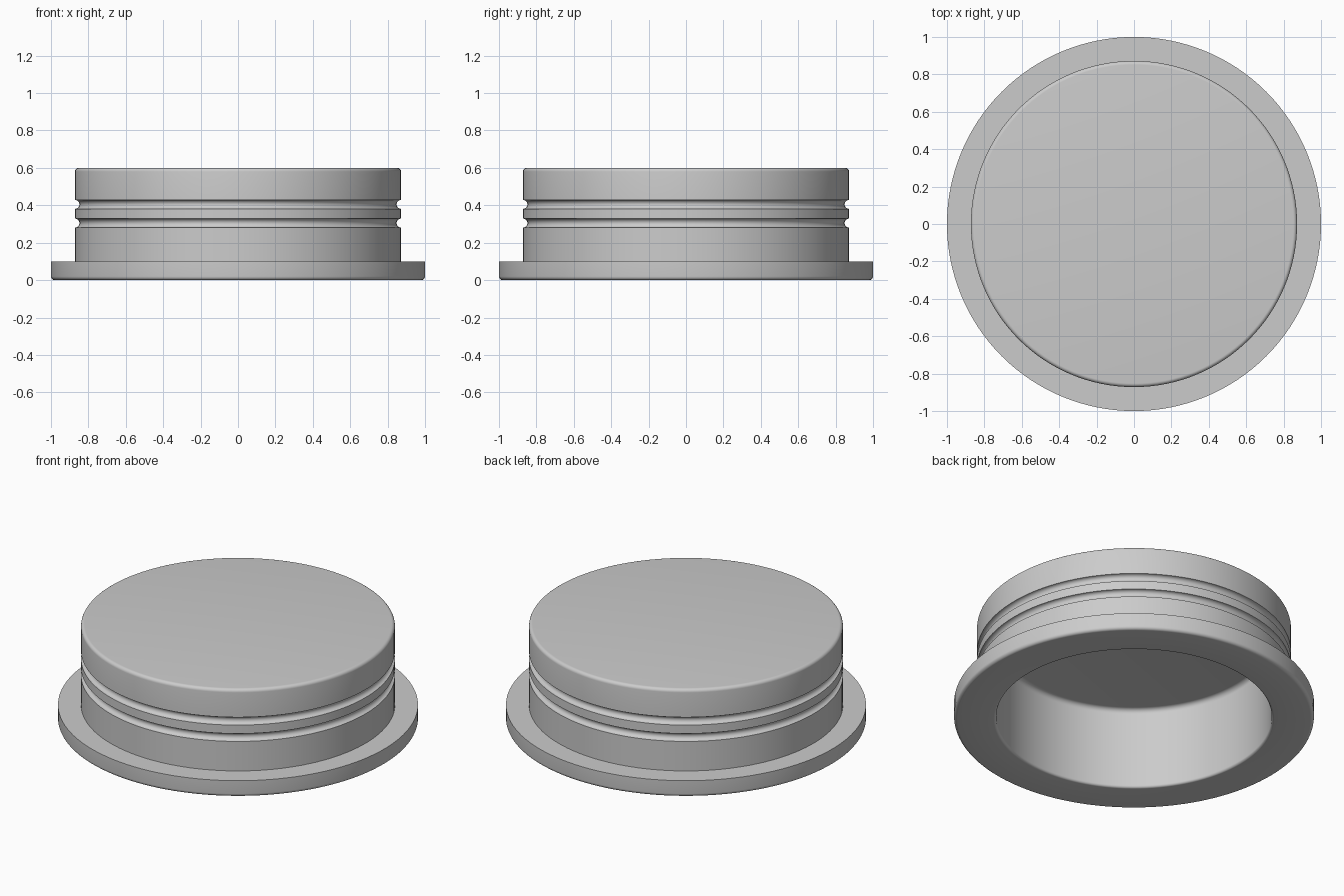
import bpy, bmesh
from math import sin, cos, pi, radians

if "Cube" in bpy.data.objects:
    bpy.data.objects.remove(bpy.data.objects["Cube"])

SEGMENTS = 128


def arc(r, z, radius, start, end, steps=6):
    """Points (r, z) along an arc, angles in degrees."""
    return [(r + radius * cos(radians(start + (end - start) * i / steps)),
             z + radius * sin(radians(start + (end - start) * i / steps)))
            for i in range(steps + 1)]


def lathe(name, profile):
    """Revolve a profile around z and close both ends with flat discs."""
    bm = bmesh.new()
    rings = [[bm.verts.new((r * cos(2 * pi * i / SEGMENTS),
                            r * sin(2 * pi * i / SEGMENTS), z))
              for i in range(SEGMENTS)] for r, z in profile]
    for a, b in zip(rings, rings[1:]):
        for i in range(SEGMENTS):
            j = (i + 1) % SEGMENTS
            bm.faces.new((a[i], a[j], b[j], b[i]))
    bm.faces.new(rings[0])
    bm.faces.new(rings[-1])
    bmesh.ops.recalc_face_normals(bm, faces=bm.faces)
    mesh = bpy.data.meshes.new(name)
    bm.to_mesh(mesh)
    bm.free()
    obj = bpy.data.objects.new(name, mesh)
    bpy.context.collection.objects.link(obj)
    bpy.context.view_layer.objects.active = obj
    obj.select_set(True)
    bpy.ops.object.shade_smooth_by_angle(angle=radians(30))
    return obj


profile = []
# hollow underside: ceiling fillet, wall, rounded mouth
profile += arc(0.735, 0.47, 0.03, 90, 0)
profile += arc(0.78, 0.015, 0.015, 180, 270)
# flange with rounded lower edge
profile += arc(0.98, 0.02, 0.02, -90, 0)
profile += [(1.0, 0.10), (0.872, 0.10)]
# two seal grooves
for z in (0.305, 0.405):
    profile += arc(0.872, z, 0.024, 270, 90, 10)
# rounded top edge
profile += arc(0.852, 0.58, 0.02, 0, 90)

lathe("plug_cap", profile)
